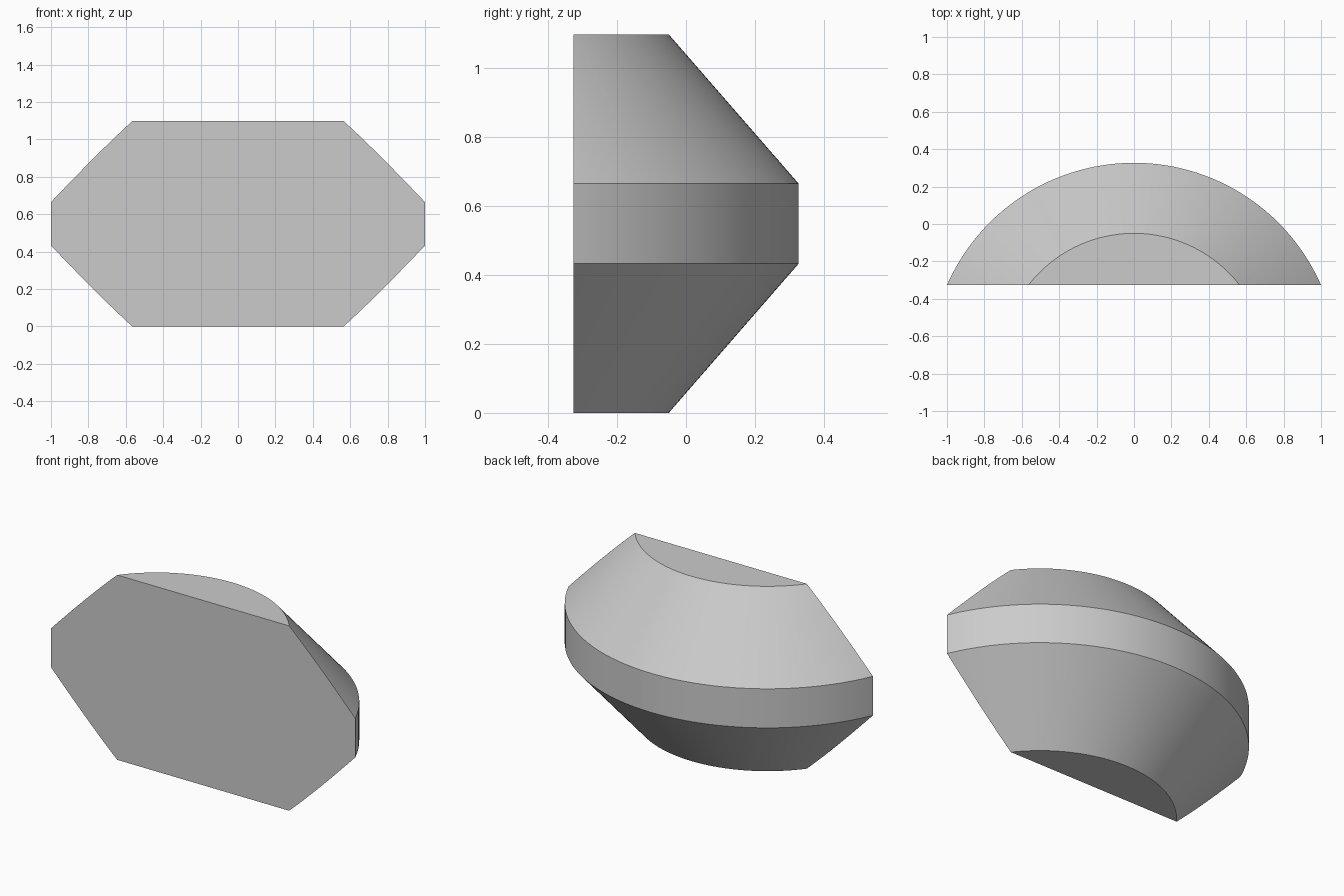
import bpy, bmesh, math

# Remove the default cube
cube = bpy.data.objects.get("Cube")
if cube:
    bpy.data.objects.remove(cube, do_unlink=True)

RIM, CAP = 1.0915, 0.7145            # rim and cap radii
AXIS_Y, FRONT_Y = -0.7645, -0.327    # turning axis and flat front
LOWER, UPPER, HEIGHT = 0.433, 0.665, 1.098
SEGMENTS = 160

# Plain grey material
grey = bpy.data.materials.new("plain_grey")
grey.use_nodes = True
color = (0.6, 0.6, 0.6, 1)
grey.diffuse_color = color
bsdf = next(n for n in grey.node_tree.nodes if n.type == 'BSDF_PRINCIPLED')
bsdf.inputs["Base Color"].default_value = color

# Turn the bevelled drum profile around its axis
bm = bmesh.new()
profile = [(CAP, 0), (RIM, LOWER), (RIM, UPPER), (CAP, HEIGHT)]
verts = [bm.verts.new((0, AXIS_Y + r, z)) for r, z in profile]
edges = [bm.edges.new(pair) for pair in zip(verts, verts[1:])]
bmesh.ops.spin(bm, geom=verts + edges, cent=(0, AXIS_Y, 0), axis=(0, 0, 1),
               angle=math.tau, steps=SEGMENTS)
bmesh.ops.remove_doubles(bm, verts=bm.verts[:], dist=0.0001)

# Close the top and bottom caps
bmesh.ops.holes_fill(bm, edges=[e for e in bm.edges if e.is_boundary], sides=0)

# Slice the drum to leave the back segment, then close the flat front
bmesh.ops.bisect_plane(bm, geom=bm.verts[:] + bm.edges[:] + bm.faces[:],
                       plane_co=(0, FRONT_Y, 0), plane_no=(0, 1, 0),
                       clear_inner=True)
bmesh.ops.holes_fill(bm, edges=[e for e in bm.edges if e.is_boundary], sides=0)
bmesh.ops.recalc_face_normals(bm, faces=bm.faces[:])

mesh = bpy.data.meshes.new("bevelled_drum_segment")
bm.to_mesh(mesh)
bm.free()
mesh.materials.append(grey)
body = bpy.data.objects.new("bevelled_drum_segment", mesh)
bpy.context.collection.objects.link(body)

# Smooth the curved bands, keep the rims crisp
bpy.ops.object.select_all(action='DESELECT')
body.select_set(True)
bpy.context.view_layer.objects.active = body
bpy.ops.object.shade_smooth_by_angle(angle=math.radians(30))
